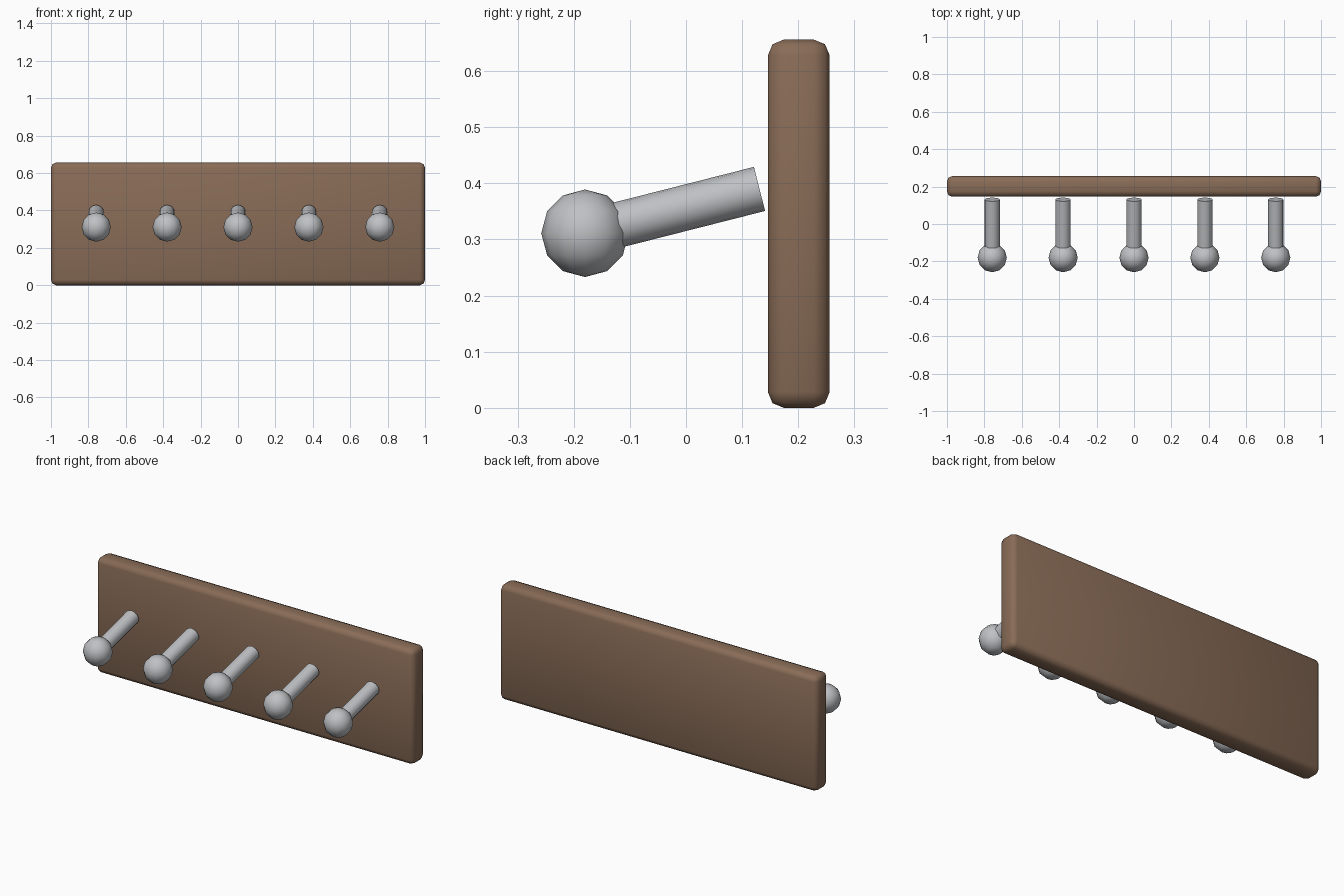
import bpy, math
from mathutils import Vector

cube = bpy.data.objects.get("Cube")
if cube:
    bpy.data.objects.remove(cube, do_unlink=True)


def material(name, rgb):
    m = bpy.data.materials.new(name)
    m.use_nodes = True
    m.diffuse_color = (*rgb, 1)
    m.node_tree.nodes["Principled BSDF"].inputs["Base Color"].default_value = (*rgb, 1)
    return m


def finish(name, mat, angle):
    ob = bpy.context.object
    ob.name = name
    ob.data.materials.append(mat)
    bpy.ops.object.shade_smooth_by_angle(angle=math.radians(angle))
    return ob


wood = material("brown wood", (0.25, 0.15, 0.095))
metal = material("grey metal", (0.52, 0.53, 0.55))

# Backboard with rounded edges
bpy.ops.mesh.primitive_cube_add(size=1, location=(0, 0.201, 0.328))
board = bpy.context.object
board.scale = (2, 0.11, 0.656)
bpy.ops.object.transform_apply(location=False, rotation=False, scale=True)
bevel = board.modifiers.new("rounded edges", "BEVEL")
bevel.width = 0.028
bevel.segments = 2
bpy.ops.object.modifier_apply(modifier=bevel.name)
finish("backboard", wood, 50)

# Row of sloping pegs, each tipped with a ball
ball_at = Vector((0, -0.18, 0.311))
root_at = Vector((0, 0.131, 0.39))
axis = root_at - ball_at
for i in range(5):
    shift = Vector(((i - 2) * 0.379, 0, 0))
    bpy.ops.mesh.primitive_cylinder_add(vertices=16, radius=0.0405, depth=axis.length,
                                        location=(ball_at + root_at) / 2 + shift)
    bpy.context.object.rotation_euler = axis.to_track_quat("Z", "Y").to_euler()
    finish(f"peg_{i + 1}", metal, 40)
    bpy.ops.mesh.primitive_uv_sphere_add(segments=12, ring_count=6, radius=0.078,
                                         location=ball_at + shift)
    finish(f"peg_ball_{i + 1}", metal, 50)
